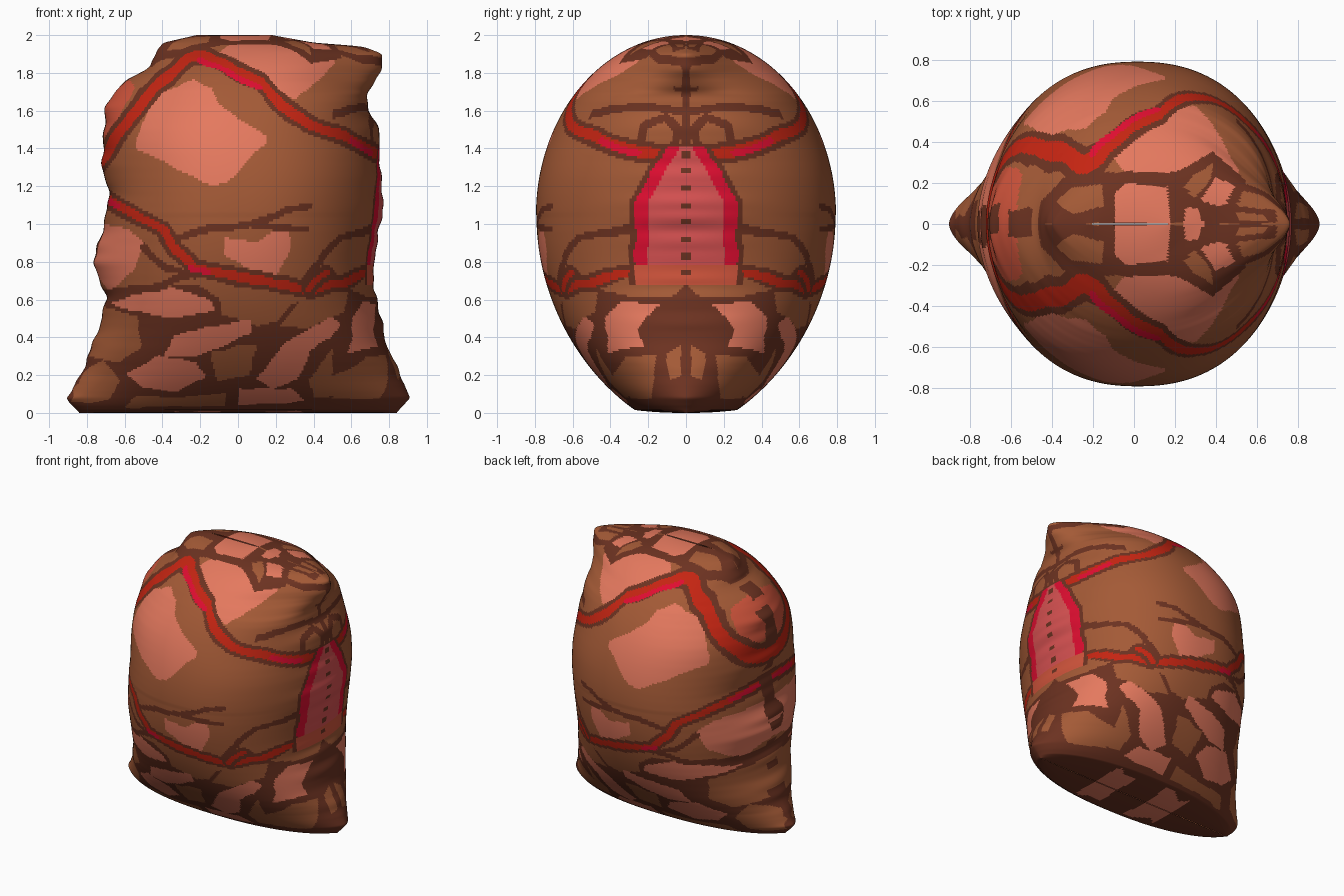
import bpy, bmesh, math
from mathutils import Vector, noise

cube = bpy.data.objects.get("Cube")
if cube:
    bpy.data.objects.remove(cube, do_unlink=True)

# Flat colours (linear)
COLOURS = {
    "brown": (.37, .102, .037), "dark_brown": (.15, .032, .015), "salmon": (.78, .19, .112),
    "red": (.56, .018, .006), "crimson": (.74, .004, .03), "rose": (.68, .083, .083),
    "coral": (.64, .09, .045),
}
NAMES = list(COLOURS)


def make_material(name):
    material = bpy.data.materials.new(name)
    material.use_nodes = True
    colour = (*COLOURS[name], 1)
    material.diffuse_color = colour
    shader = material.node_tree.nodes["Principled BSDF"]
    shader.inputs["Base Color"].default_value = colour
    shader.inputs["Roughness"].default_value = .9
    return material


# Silhouette edges: (height, x), in hundredths
LEFT = [(0, -84), (4, -88), (8, -91), (20, -83), (35, -78), (45, -73), (62, -70), (80, -77),
        (95, -72), (115, -68), (130, -72), (150, -71), (163, -70), (175, -61), (183, -47),
        (192, -43), (196, -39), (200, -22)]
RIGHT = [(0, 84), (4, 88), (8, 91), (25, 84), (37, 78), (50, 76), (65, 72), (80, 72), (110, 77),
         (135, 75), (150, 75), (158, 70), (168, 68), (180, 75), (190, 77), (194, 66), (196, 40), (200, 18)]


def lookup(table, z):
    h = min(max(z * 100, 0), 200)
    for (a, p), (b, q) in zip(table, table[1:]):
        if h <= b:
            return (p + (q - p) * (h - a) / (b - a)) / 100


def edge(table, z, spread):
    """Outline position averaged over nearby heights."""
    spread *= min(1, z / .2, (2 - z) / .2)
    return sum(lookup(table, z + k * spread / 4) for k in range(-4, 5)) / 9


def depth(z):
    """Half thickness of the boulder at the middle of each height."""
    if z > 1.05:
        return .79 * math.sqrt(max(0, 1 - ((z - 1.05) / .95) ** 2)) + .004
    return .79 * (1 - ((1.05 - z) / 1.15) ** 2) ** .65 * min(1, z / .015) ** .4 + .002


# Painted regions by projection plane, later ones on top
regions = {"front": [], "flank": [], "crest": []}


def region(colour, points, width=0, plane="front"):
    pts = [Vector((a / 100, b / 100)) for a, b in points]
    pad = width + .02
    xs, zs = [p.x for p in pts], [p.y for p in pts]
    box = (min(xs) - pad, max(xs) + pad, min(zs) - pad, max(zs) + pad)
    regions[plane].append((NAMES.index(colour), pts, width, box))


def vein(points, width=.026):
    """Glowing crack with a dark rim."""
    region("dark_brown", points, width + .024)
    region("red", points, width)


def covers(pts, width, p):
    if width:
        for a, b in zip(pts, pts[1:]):
            d = b - a
            t = min(1, max(0, (p - a).dot(d) / d.length_squared))
            if (p - a - d * t).length < width:
                return True
        return False
    inside = False
    for a, b in zip(pts, pts[1:] + pts[:1]):
        if (a.y > p.y) != (b.y > p.y) and p.x < a.x + (b.x - a.x) * (p.y - a.y) / (b.y - a.y):
            inside = not inside
    return inside


# Dark rubble base and its stones
region("dark_brown", [(-99, -5), (99, -5), (80, 55), (72, 62), (30, 58), (-20, 68), (-68, 64)])
for stone in (
    [(-24, 69), (10, 66), (32, 61), (20, 48), (10, 46), (-8, 52), (-9, 60)],
    [(34, 61), (66, 67), (74, 52), (55, 53), (36, 44), (22, 46)],
    [(-72, 56), (-53, 51), (-51, 34), (-64, 27), (-80, 30)],
    [(-89, 17), (-72, 28), (-62, 17), (-68, 7), (-90, 5)],
    [(56, 7), (62, 20), (76, 32), (86, 20), (90, 6)],
    [(-14, 32), (10, 37), (6, 20), (-12, 17)],
    [(38, 18), (52, 36), (60, 28), (50, 8), (40, 8)],
    [(-56, 9), (-34, 8), (-6, 11), (-6, 4), (-60, 3)],
):
    region("brown", stone)
for stone in (
    [(-68, 57), (-55, 63), (-36, 66), (-14, 60), (-12, 54), (-38, 50)],
    [(-34, 41), (-20, 45), (7, 49), (8, 42), (-8, 35), (-22, 30), (-39, 29)],
    [(-59, 20), (-42, 30), (-22, 27), (-17, 19), (-34, 11), (-50, 13)],
    [(10, 18), (25, 37), (50, 51), (57, 46), (38, 32), (32, 18), (18, 13)],
    [(0, 13), (28, 13), (36, 6), (0, 4)],
    [(-34, 1), (-10, 1), (-10, -1), (-34, -1)],
    [(15, 1), (35, 1), (35, -1), (15, -1)],
):
    region("salmon", stone)

# Light worn faces on the upper body
region("salmon", [(-44, 169), (-24, 176), (-14, 172), (-10, 163), (15, 146), (14, 142),
                  (-6, 122), (-13, 120), (-26, 126), (-54, 140), (-54, 145)])
region("salmon", [(-12, 190), (0, 198), (30, 197), (50, 190), (52, 185), (30, 165), (15, 174)])
region("salmon", [(-7, 93), (10, 90), (26, 100), (28, 86), (20, 73), (5, 76), (-8, 84)])
region("salmon", [(-80, 102), (-58, 98), (-50, 90), (-55, 75), (-68, 64), (-80, 80)])
region("coral", [(-80, 150), (-70, 146), (-60, 162), (-54, 172), (-60, 180), (-80, 165)])

# Fine dark cracks
for crack in (
    [(-36, 92), (-10, 98), (10, 100), (24, 107), (38, 110)],
    [(8, 99), (36, 97)],
    [(34, 68), (46, 84), (54, 92), (75, 100)],
    [(-50, 88), (-38, 76), (-22, 73)],
    [(-76, 62), (-40, 68), (-20, 75)],
    [(-68, 144), (-58, 159), (-50, 171)],
):
    region("dark_brown", crack, .019)

# Glowing veins with hotter stretches
vein([(-76, 128), (-70, 136), (-62, 150), (-44, 172), (-25, 189), (-16, 189), (0, 181), (12, 175),
      (24, 162), (37, 153), (55, 147), (76, 136)])
vein([(-76, 120), (-68, 112), (-55, 105), (-40, 97), (-33, 86), (-22, 77), (0, 72), (25, 68),
      (38, 65), (55, 69), (68, 74)], .022)
vein([(37, 66), (47, 75)], .015)
for hot in ([(-20, 187), (-2, 179), (11, 172)], [(-25, 77), (-16, 75)],
            [(-70, 113), (-64, 109)], [(60, 144), (70, 138)]):
    region("crimson", hot, .016)

# Left flank, as distance from the seam against height
region("dark_brown", [(0, 68), (12, 62), (46, 66), (50, 40), (44, 12), (26, 4), (0, 4)], plane="flank")
for stone in ([(2, 66), (10, 61), (30, 62), (46, 66), (32, 71)], [(16, 32), (32, 29), (40, 18), (30, 7), (18, 8)],
              [(3, 36), (11, 32), (9, 18), (3, 20)]):
    region("brown", stone, plane="flank")
region("salmon", [(14, 57), (34, 59), (43, 50), (41, 32), (22, 35), (26, 44)], plane="flank")
for crack in ([(62, 156), (40, 161), (20, 162), (0, 159)], [(24, 143), (22, 152), (11, 156), (4, 150), (6, 143)],
              [(0, 140), (0, 184)], [(0, 186), (14, 187), (18, 191)]):
    region("dark_brown", crack, .022, "flank")

# Cobbled crest, as x against distance from the seam
region("dark_brown", [(-46, 0), (-46, 10), (-35, 23), (-12, 26), (20, 25), (38, 35), (55, 22),
                      (50, 9), (70, 6), (70, 0)], plane="crest")
for colour, stone in (
    ("salmon", [(-10, -1), (-10, 16), (-4, 20), (17, 18), (18, -1)]),
    ("brown", [(-38, 11), (-30, 18), (-16, 19), (-15, 8), (-30, 5)]),
    ("brown", [(24, 18), (29, 24), (39, 30), (37, 22), (29, 12)]),
    ("salmon", [(32, 12), (40, 23), (49, 18), (44, 8)]),
    ("salmon", [(24, -1), (25, 8), (32, 7), (34, -1)]),
    ("brown", [(50, 2), (52, 6), (64, 4), (64, 1)]),
):
    region(colour, stone, plane="crest")


def paint(c):
    y = abs(c.y)
    # Molten opening on the left flank
    if c.x > .5 and .68 < c.z < 1.41:
        w = min(.2, .03 + .6 * (1.41 - c.z)) + .02 * noise.noise(Vector((0, 3, c.z * 9)))
        if y < .03 and math.sin(c.z * 70) > .5:
            return NAMES.index("dark_brown")
        if y < w + .07:
            return NAMES.index("coral" if c.z < .78 else "rose" if y < w else "crimson")
        if y < w + .1:
            return NAMES.index("dark_brown")
    # Mottled seam round the right flank
    seam = .07 + .07 * noise.noise(c * 6)
    if c.x < -.4 and y < seam and noise.noise(Vector((c.x * 9, 0, c.z * 9))) > -.15:
        return NAMES.index("dark_brown")
    wobble = noise.noise_vector(Vector((c.x, 0, c.z)) * 9) * .012
    layers = [("front", c.x, c.z)]
    if c.x > .5:
        layers.insert(0, ("flank", y, c.z))
    if c.z > 1.7:
        layers.insert(0, ("crest", c.x, y))
    for plane, a, b in layers:
        p = Vector((a + wobble.x, b + wobble.z))
        for index, pts, width, (x0, x1, z0, z1) in reversed(regions[plane]):
            if x0 < p.x < x1 and z0 < p.y < z1 and covers(pts, width, p):
                return index
    return NAMES.index("brown")


# Boulder: stacked rings from base to crest, ragged only along the seam
ROWS, SIDES = 230, 400
bm = bmesh.new()
rings = []
for r in range(ROWS + 1):
    z = 1 - math.cos(math.pi * r / ROWS)
    thick, power = depth(z), .5 + .12 * (z - 1) ** 4
    left, right = edge(LEFT, z, .25), edge(RIGHT, z, .25)
    ragged = {-1: edge(LEFT, z, .02) - left, 1: edge(RIGHT, z, .02) - right}
    ring = []
    for s in range(SIDES):
        angle = 2 * math.pi * s / SIDES
        u = math.cos(angle)
        side = 1 if u > 0 else -1
        bump = .014 * noise.noise(Vector((side, 7, z * 14))) * abs(u) ** 20
        x = (left + right + (right - left) * u) / 2 + ragged[side] * abs(u) ** 8 + bump
        y = math.copysign(thick * max(0, 1 - abs(u) ** 2.3) ** power, math.sin(angle))
        ring.append(bm.verts.new((x, y, z)))
    rings.append(ring)
for low, high in zip(rings, rings[1:]):
    for s in range(SIDES):
        t = (s + 1) % SIDES
        face = bm.faces.new((low[s], low[t], high[t], high[s]))
        face.material_index = paint(face.calc_center_median())

mesh = bpy.data.meshes.new("boulder")
bm.to_mesh(mesh)
bm.free()
for name in NAMES:
    mesh.materials.append(make_material(name))
boulder = bpy.data.objects.new("boulder", mesh)
bpy.context.collection.objects.link(boulder)
bpy.context.view_layer.objects.active = boulder
boulder.select_set(True)
bpy.ops.object.shade_smooth_by_angle(angle=math.radians(50))
